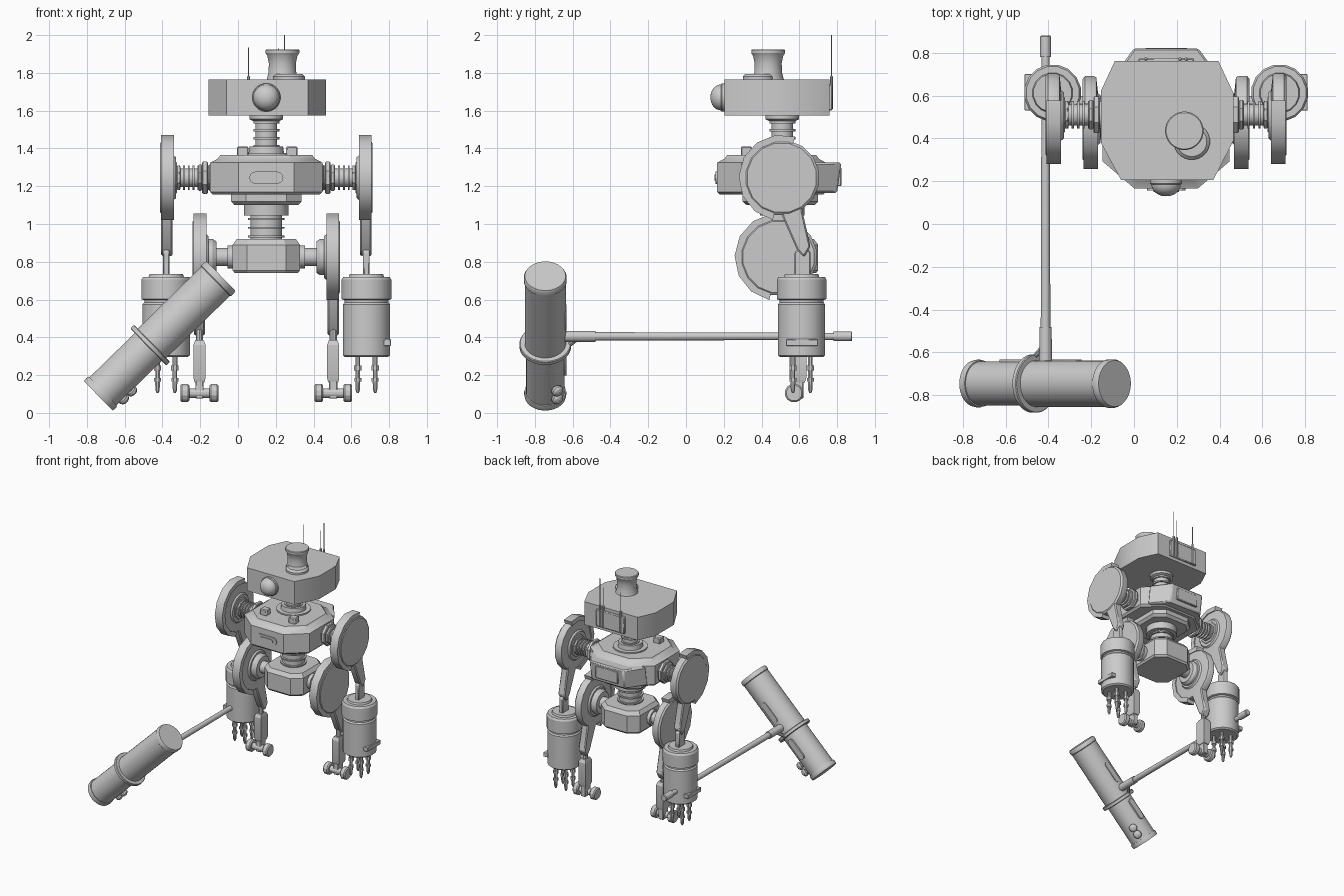
import bpy, bmesh, math
from mathutils import Vector

if "Cube" in bpy.data.objects:
    bpy.data.objects.remove(bpy.data.objects["Cube"])

CX, CY = 0.15, 0.51          # body axis

mat = bpy.data.materials.new("light_grey")
mat.diffuse_color = (0.6, 0.6, 0.6, 1)
mat.use_nodes = True
mat.node_tree.nodes["Principled BSDF"].inputs["Base Color"].default_value = mat.diffuse_color


def finish(name, bm, bevel=0.0):
    bmesh.ops.recalc_face_normals(bm, faces=bm.faces)
    me = bpy.data.meshes.new(name)
    bm.to_mesh(me)
    bm.free()
    ob = bpy.data.objects.new(name, me)
    bpy.context.collection.objects.link(ob)
    me.materials.append(mat)
    if bevel:
        m = ob.modifiers.new("bevel", 'BEVEL')
        m.width, m.segments, m.limit_method = bevel, 1, 'ANGLE'
    bpy.ops.object.select_all(action='DESELECT')
    ob.select_set(True)
    bpy.context.view_layer.objects.active = ob
    bpy.ops.object.shade_smooth_by_angle(angle=math.radians(28))
    return ob


def skin(name, rings, bevel=0.0):
    """Closed solid through a list of equal-length point rings."""
    bm = bmesh.new()
    vs = [[bm.verts.new(p) for p in r] for r in rings]
    n = len(vs[0])
    for a, b in zip(vs, vs[1:]):
        for i in range(n):
            bm.faces.new((a[i], a[(i + 1) % n], b[(i + 1) % n], b[i]))
    bm.faces.new(vs[0])
    bm.faces.new(vs[-1])
    return finish(name, bm, bevel)


def lathe(name, origin, axis, prof, seg=20):
    """Turned part: prof is (distance along axis, radius)."""
    q = Vector(axis).to_track_quat('Z', 'Y')
    o = Vector(origin)
    ang = [2 * math.pi * (i + .5) / seg for i in range(seg)]
    return skin(name, [[o + q @ Vector((r * math.cos(a), r * math.sin(a), h)) for a in ang] for h, r in prof])


def box(name, lo, hi, bevel=0.0):
    x0, y0, z0 = lo
    x1, y1, z1 = hi
    return skin(name, [[(x0, y0, z), (x1, y0, z), (x1, y1, z), (x0, y1, z)] for z in (z0, z1)], bevel)


def levels(name, outline, centre, steps):
    """Outline in plan, scaled about a centre at each (z, scale)."""
    cx, cy = centre
    return skin(name, [[(cx + (x - cx) * s, cy + (y - cy) * s, z) for x, y in outline] for z, s in steps])


def plate_x(name, poly, x0, x1, bevel=0.0):
    return skin(name, [[(x, y, z) for y, z in poly] for x in (x0, x1)], bevel)


def octagon(x, y0, y1, cut):
    cx, cy = x * .5, cut * .85
    return [(CX - x + cut, y0), (CX + x - cut, y0), (CX + x, y0 + cy), (CX + x, y1 - cy),
            (CX + x - cut, y1), (CX - x + cut, y1), (CX - x, y1 - cy), (CX - x, y0 + cy)]


def stadium(w, h, n=6):
    pts = []
    for s, start in ((1, -90), (-1, 90)):
        for i in range(n + 1):
            a = math.radians(start + 180 * i / n)
            pts.append((s * (w - h) + h * math.cos(a), h * math.sin(a)))
    return pts


def ribbed(h0, h1, r, rr, count, t=.01):
    """Shaft profile with evenly spaced thin rings."""
    prof = [(h0, r)]
    for i in range(count):
        h = h0 + (h1 - h0) * (i + .5) / count
        prof += [(h - t, r), (h - t, rr), (h + t, rr), (h + t, r)]
    return prof + [(h1, r)]


# Head: irregular octagonal box
head = [(-.06, .205), (.37, .205), (.465, .39), (.465, .61), (.395, .76), (-.09, .76), (-.155, .62), (-.155, .38)]
levels("head", head, (CX, .48), [(1.575, 1), (1.765, 1)])
lathe("eye_socket", (CX, .21, 1.67), (0, -1, 0), [(0, .075), (.02, .075), (.025, .07)], 24)
lathe("eye", (CX, .185, 1.67), (0, -1, 0),
      [(.056 * math.sin(a), .069 * math.cos(a)) for a in [i * math.pi / 16 for i in range(8)]], 24)
lathe("head_funnel", (.235, .435, 0), (0, 0, 1),
      [(1.76, .085), (1.80, .074), (1.85, .072), (1.89, .08), (1.905, .09), (1.92, .09), (1.925, .085)], 28)
lathe("funnel_base", (.27, .385, 0), (0, 0, 1), [(1.76, .085), (1.78, .085), (1.795, .07)], 24)
box("head_back_panel", (.02, .755, 1.60), (.28, .775, 1.74), .006)
for x, top in ((.055, 1.935), (.245, 2.0), (.215, 1.93)):
    lathe("antenna", (x, .77, 0), (0, 0, 1), [(1.61, .009), (1.78, .009), (1.785, .003), (top, .003)], 8)

# Neck
lathe("neck", (CX, CY, 0), (0, 0, 1), ribbed(1.39, 1.56, .058, .07, 4, .006))
lathe("neck_top_collar", (CX, CY, 0), (0, 0, 1), [(1.545, .07), (1.555, .09), (1.58, .09)])
lathe("neck_base", (CX, CY, 0), (0, 0, 1), [(1.35, .13), (1.375, .13), (1.375, .095), (1.41, .09)])

# Torso
torso = octagon(.297, .165, .74, .15)
levels("torso", torso, (CX, .46), [(1.155, .95), (1.17, 1), (1.325, 1), (1.345, .87), (1.365, .82)])
levels("lower_chest", octagon(.187, .30, .70, .08), (CX, CY), [(1.10, .9), (1.12, 1), (1.165, 1)])
lathe("waist_collar", (CX, CY, 0), (0, 0, 1), [(1.045, .12), (1.11, .12)])
pack = [(-.11, .66), (.41, .66), (.30, .81), (0, .81)]
skin("backpack", [[(x, y - d, z) for x, y in pack] for z, d in ((1.165, .01), (1.325, -.012))], .01)
box("backpack_panel", (.05, .80, 1.20), (.25, .822, 1.30), .004)
for name, w, h, y in (("chest_badge", .09, .032, .157), ("badge_inset", .06, .016, .15)):
    skin(name, [[(CX + x, yy, 1.245 + z) for x, z in stadium(w, h)] for yy in (y, .17)])
for x in (-.005, .255):
    box("chest_block", (x, .29, 1.35), (x + .06, .35, 1.41), .006)

# Waist and pelvis
lathe("waist", (CX, CY, 0), (0, 0, 1), ribbed(.91, 1.05, .085, .098, 3, .005))
levels("pelvis", octagon(.178, .32, .70, .075), (CX, CY),
       [(.74, .94), (.755, 1), (.89, 1), (.92, .88)])


def wheel_joint(side, label, x0, x1, y, z, r):
    """Round joint disc with a fender round its front, and the tapered bar below."""
    X = lambda d: CX + side * d
    t = x1 - x0
    lathe(label + "_disc", (X(x0), y, z), (side, 0, 0),
          [(-.012, r * .55), (0, r * .6), (.008, r * .97), (.02, r), (t - .012, r), (t, r * .93)], 16)
    rings = []
    for i in range(8):
        a = math.radians(72 + 186 * i / 7)
        c, s = math.cos(a), math.sin(a)
        rings.append([(X(x), y + q * c, z + q * s)
                      for x, q in ((x0, r - .01), (x1 - .005, r - .01), (x1 - .005, r + .028), (x0, r + .028))])
    skin(label + "_fender", rings)
    bar = [(-.02, -.10), (.11, -.10), (.11, -.18), (.152, -.365), (.118, -.42), (.08, -.38), (.005, -.21)]
    plate_x(label + "_bar", [(y + a, z + b) for a, b in bar], X(x0 + .006), X(x1 - .006), .008)


for side, tag in ((-1, "left"), (1, "right")):
    X = lambda d: CX + side * d
    ax = (side, 0, 0)
    # Shoulder shaft and joint
    lathe(tag + "_shoulder_shaft", (CX, CY, 1.245), ax,
          ribbed(.27, .5, .05, .066, 9, .005), 16)
    for d, r, w in ((.285, .075, .02), (.31, .092, .03), (.34, .075, .022), (.455, .07, .02), (.473, .092, .022)):
        lathe(tag + "_shoulder_flange", (X(d), CY, 1.245), ax, [(0, r - .006), (.005, r), (w - .005, r), (w, r - .006)], 8)
    wheel_joint(side, tag + "_shoulder", .49, .563, .507, 1.245, .2)

    # Forearm
    ex, ey = X(.53), .612
    plate_x(tag + "_elbow_link", [(.575, .72), (.66, .72), (.66, .85), (.64, .875), (.60, .875), (.575, .85)],
            X(.513), X(.547), .006)
    lathe(tag + "_forearm", (ex, ey, 0), (0, 0, 1),
          [(.295, .115), (.305, .127), (.575, .127), (.585, .118), (.597, .118), (.602, .134), (.705, .134),
           (.72, .125), (.72, .095), (.735, .09)], 16)
    plate_x(tag + "_forearm_slot", [(.53, .355), (.70, .355), (.70, .39), (.53, .39)], X(.62), X(.661), .003)
    # Fingers
    for i in range(4):
        a = math.pi / 4 + i * math.pi / 2
        fx, fy = ex + .065 * math.cos(a), ey + .065 * math.sin(a)
        lathe("finger", (fx, fy, 0), (0, 0, 1),
              [(.105, .006), (.12, .012), (.165, .014), (.165, .02), (.185, .02), (.185, .013),
               (.225, .013), (.225, .021), (.25, .021), (.25, .014), (.30, .014)], 8)

    # Hip shaft and joint
    lathe(tag + "_hip_shaft", (CX, .49, .825), ax,
          [(.15, .062), (.205, .062), (.205, .048), (.265, .048), (.265, .085), (.285, .098), (.32, .098)], 16)
    wheel_joint(side, tag + "_hip", .318, .39, .49, .825, .205)

    # Lower leg and foot
    lx, ly = X(.354), .592
    lathe(tag + "_ankle_rod", (lx, ly, 0), (0, 0, 1), [(.36, .02), (.46, .02)], 10)
    levels(tag + "_shin", [(lx - .032, ly - .045), (lx + .032, ly - .045), (lx + .032, ly + .045),
                           (lx - .032, ly + .045)], (lx, ly), [(.16, .8), (.185, 1), (.36, 1), (.385, .7)])
    box(tag + "_ankle", (lx - .022, ly - .04, .075), (lx + .022, ly + .03, .17), .005)
    lathe(tag + "_foot", (lx, ly - .02, .105), (1, 0, 0),
          [(-.1, .042), (-.092, .05), (-.062, .05), (-.054, .042), (-.054, .026),
           (.054, .026), (.054, .042), (.062, .05), (.092, .05), (.1, .042)], 12)

# Hammer handle, held through the left forearm
lathe("hammer_handle", (-.413, 0, .405), (0, 1, 0),
      [(-.70, .031), (-.48, .029), (-.48, .023), (.78, .019), (.78, .026), (.875, .026), (.88, .022)], 16)

# Hammer head, tilted in the front plane
D = Vector((.65, 0, .635)).normalized()
N = Vector((D.z, 0, -D.x))
C = Vector((-.415, -.745, .4075))
L = .454
lathe("hammer_head", C, D,
      [(-L, .10), (-L, .109), (-L + .02, .112), (-L + .035, .109), (-L + .035, .103), (-.06, .103), (-.06, .109),
       (L - .04, .109), (L - .035, .114), (L - .012, .114), (L, .108)], 32)
lathe("hammer_band", C - D * .07, D, [(-.014, .133), (-.01, .137), (.01, .137), (.014, .133)], 32)
start, end = C - D * .07 + Vector((0, .125, 0)), Vector((-.413, -.56, .405))
lathe("band_strut", start, end - start, [(0, .012), ((end - start).length, .012)], 8)
# Slots along the handle side, and two round knobs
for u in (.14, -.2):
    o = C + D * u
    skin("hammer_slot", [[o + D * a + N * b + Vector((0, y, 0)) for a, b in stadium(.09, .025)]
                         for y in (.09, .112)])
for u in (-.31, -.37):
    out = (N * .85 + Vector((0, .52, 0))).normalized()
    lathe("hammer_knob", C + D * u + out * .09, out,
          [(0, .018), (.018, .022), (.022, .03), (.036, .032), (.048, .025), (.055, .012)], 14)
